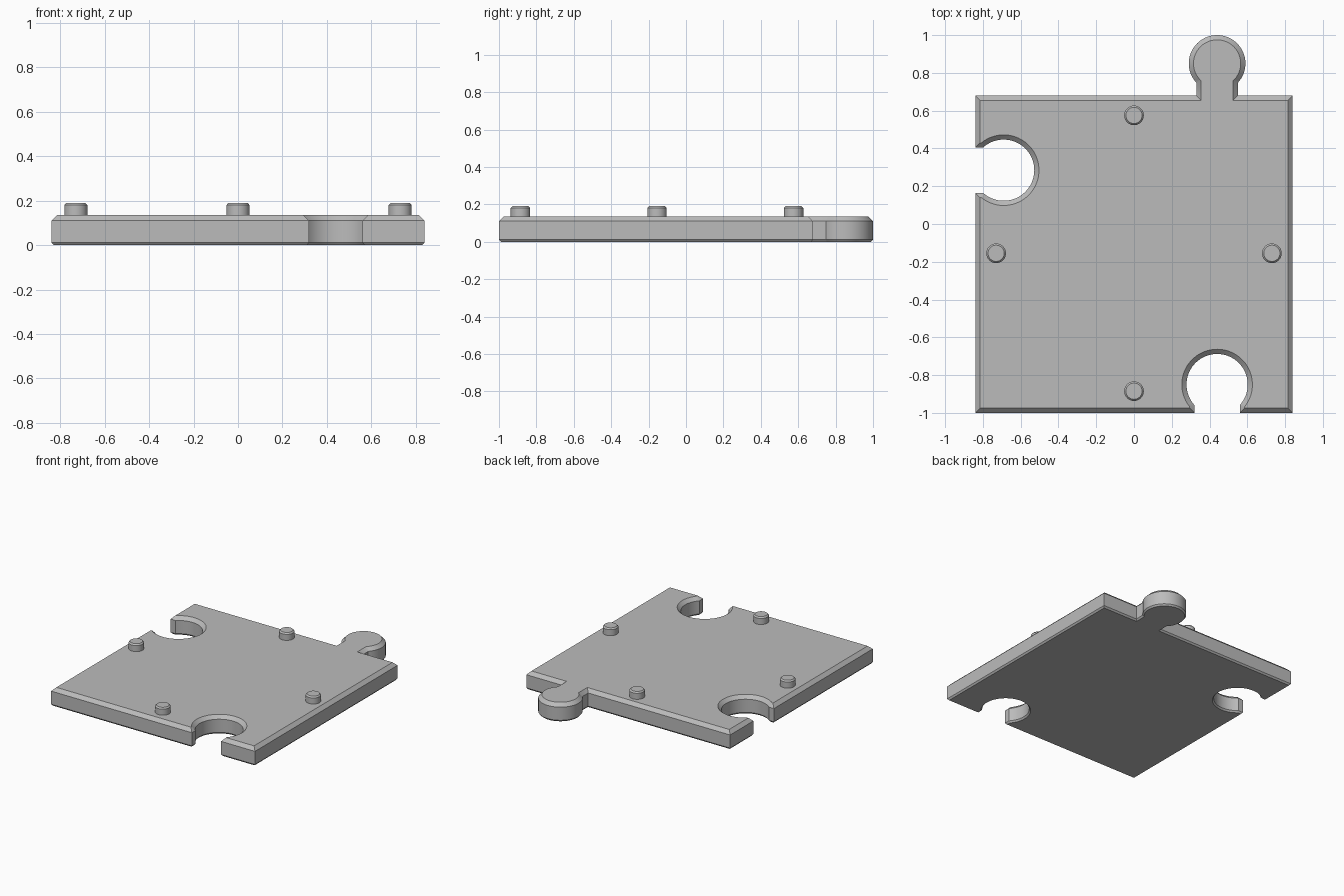
import bpy, bmesh, math
from mathutils import Vector, Matrix

cube = bpy.data.objects.get("Cube")
if cube:
    bpy.data.objects.remove(cube, do_unlink=True)

grey = bpy.data.materials.new("plain grey")
grey.use_nodes = True
colour = (0.5, 0.5, 0.5, 1)
grey.diffuse_color = colour
grey.node_tree.nodes["Principled BSDF"].inputs["Base Color"].default_value = colour

HALF = 0.84                      # half side of the square plate
CENTRE = Vector((0, -0.16))      # plate centre, offset by the tab
SEGMENTS = 48


def lock(side, inset):
    """Tab (side 1) or socket (side -1) as (along, outward) points."""
    neck, radius, depth = (0.11, 0.15, 0.17) if side > 0 else (0.12, 0.162, -0.15)
    neck -= side * inset
    radius -= side * inset
    start = math.asin(neck / radius)
    points = [(-neck, -inset)]
    for i in range(SEGMENTS + 1):
        t = start + (2 * math.pi - 2 * start) * i / SEGMENTS
        points.append((-radius * math.sin(t), depth - side * radius * math.cos(t)))
    return points + [(neck, -inset)]


def outline(inset):
    """Plate contour, walked edge by edge: front, left, back, right."""
    edges = [(-1, 0.44), (0, 0), (1, -0.44), (-1, -0.445)]
    points = []
    for turn, (side, shift) in enumerate(edges):
        local = [(inset - HALF, -inset)]
        if side:
            local += [(u + shift, v) for u, v in lock(side, inset)]
        spin = Matrix.Rotation(turn * math.pi / 2, 2)
        points += [spin @ Vector((u, -HALF - v)) + CENTRE for u, v in local]
    return points


def finish(bm, name, angle=30):
    bmesh.ops.recalc_face_normals(bm, faces=bm.faces)
    mesh = bpy.data.meshes.new(name)
    bm.to_mesh(mesh)
    bm.free()
    mesh.materials.append(grey)
    obj = bpy.data.objects.new(name, mesh)
    bpy.context.collection.objects.link(obj)
    bpy.ops.object.select_all(action='DESELECT')
    obj.select_set(True)
    bpy.context.view_layer.objects.active = obj
    bpy.ops.object.shade_smooth_by_angle(angle=math.radians(angle))


def loft(name, rings):
    """Join equal-length contours at rising heights and cap both ends."""
    bm = bmesh.new()
    loops = [[bm.verts.new((p.x, p.y, z)) for p in pts] for pts, z in rings]
    for low, high in zip(loops, loops[1:]):
        n = len(low)
        for i in range(n):
            j = (i + 1) % n
            bm.faces.new((low[i], low[j], high[j], high[i]))
    bm.faces.new(loops[0][::-1])
    bm.faces.new(loops[-1])
    finish(bm, name)


def circle(x, y, radius):
    return [Vector((x + radius * math.cos(a), y + radius * math.sin(a)))
            for a in (2 * math.pi * i / 32 for i in range(32))]


# Puzzle plate with a small lower and a wider upper chamfer
loft("puzzle_plate", [(outline(0.01), 0), (outline(0), 0.012),
                      (outline(0), 0.11), (outline(0.025), 0.135)])

# Four chamfered pegs, one near the middle of each edge
pegs = {"front": (0, -0.885), "back": (0, 0.575),
        "left": (0.73, -0.155), "right": (-0.73, -0.155)}
for name, (x, y) in pegs.items():
    loft(name + "_peg", [(circle(x, y, 0.052), 0.13), (circle(x, y, 0.052), 0.18),
                         (circle(x, y, 0.043), 0.19)])
